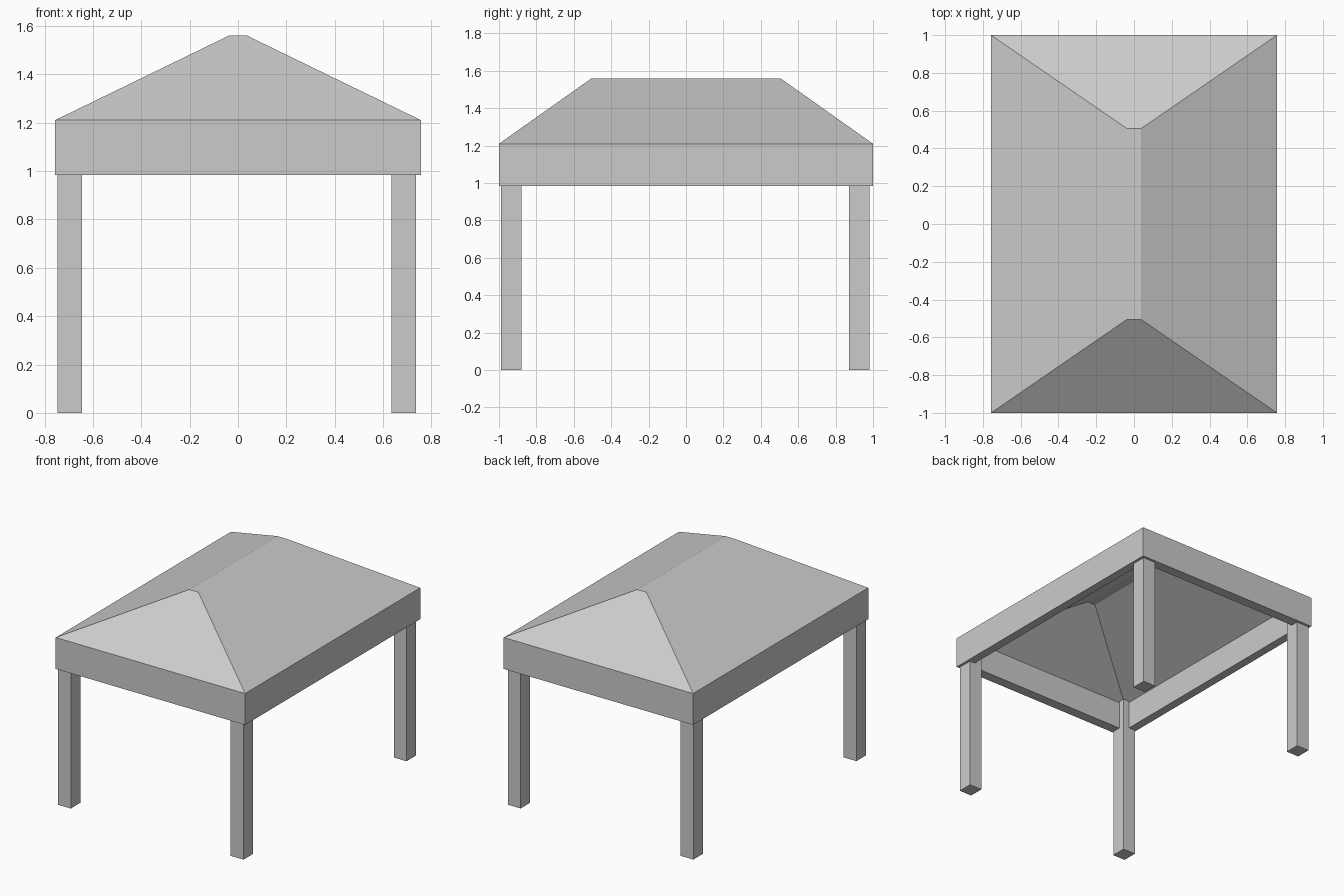
import bpy, bmesh

if "Cube" in bpy.data.objects:
    bpy.data.objects.remove(bpy.data.objects["Cube"])


def mesh_object(name, bm):
    bmesh.ops.recalc_face_normals(bm, faces=bm.faces[:])
    mesh = bpy.data.meshes.new(name)
    bm.to_mesh(mesh)
    bm.free()
    obj = bpy.data.objects.new(name, mesh)
    bpy.context.collection.objects.link(obj)
    return obj


def loft_rectangles(name, rings):
    """Skin a stack of (half_x, half_y, z) rectangles and cap both ends."""
    bm = bmesh.new()
    loops = [[bm.verts.new((sx * hx, sy * hy, z))
              for sx, sy in ((-1, -1), (1, -1), (1, 1), (-1, 1))]
             for hx, hy, z in rings]
    for a, b in zip(loops, loops[1:]):
        for i in range(4):
            j = (i + 1) % 4
            bm.faces.new((a[i], a[j], b[j], b[i]))
    bm.faces.new(loops[0])
    bm.faces.new(loops[-1])
    return mesh_object(name, bm)


# Hollow hipped canopy: outer ridge, eave and fascia, then back up the inside
loft_rectangles("canopy_roof", [
    (0.037, 0.505, 1.56),
    (0.757, 1.0, 1.21),
    (0.757, 1.0, 0.983),
    (0.694, 0.925, 0.983),
    (0.694, 0.925, 1.185),
    (0.033, 0.458, 1.53),
])

# Four square corner posts running up inside the fascia
POST_X, POST_Y, POST_TOP = 0.102, 0.11, 1.195
for side, x in (("left", -0.695), ("right", 0.686)):
    for end, y in (("front", -0.935), ("back", 0.927)):
        post = loft_rectangles(f"{end}_{side}_post", [
            (POST_X / 2, POST_Y / 2, 0), (POST_X / 2, POST_Y / 2, POST_TOP)])
        post.location = (x, y, 0)
